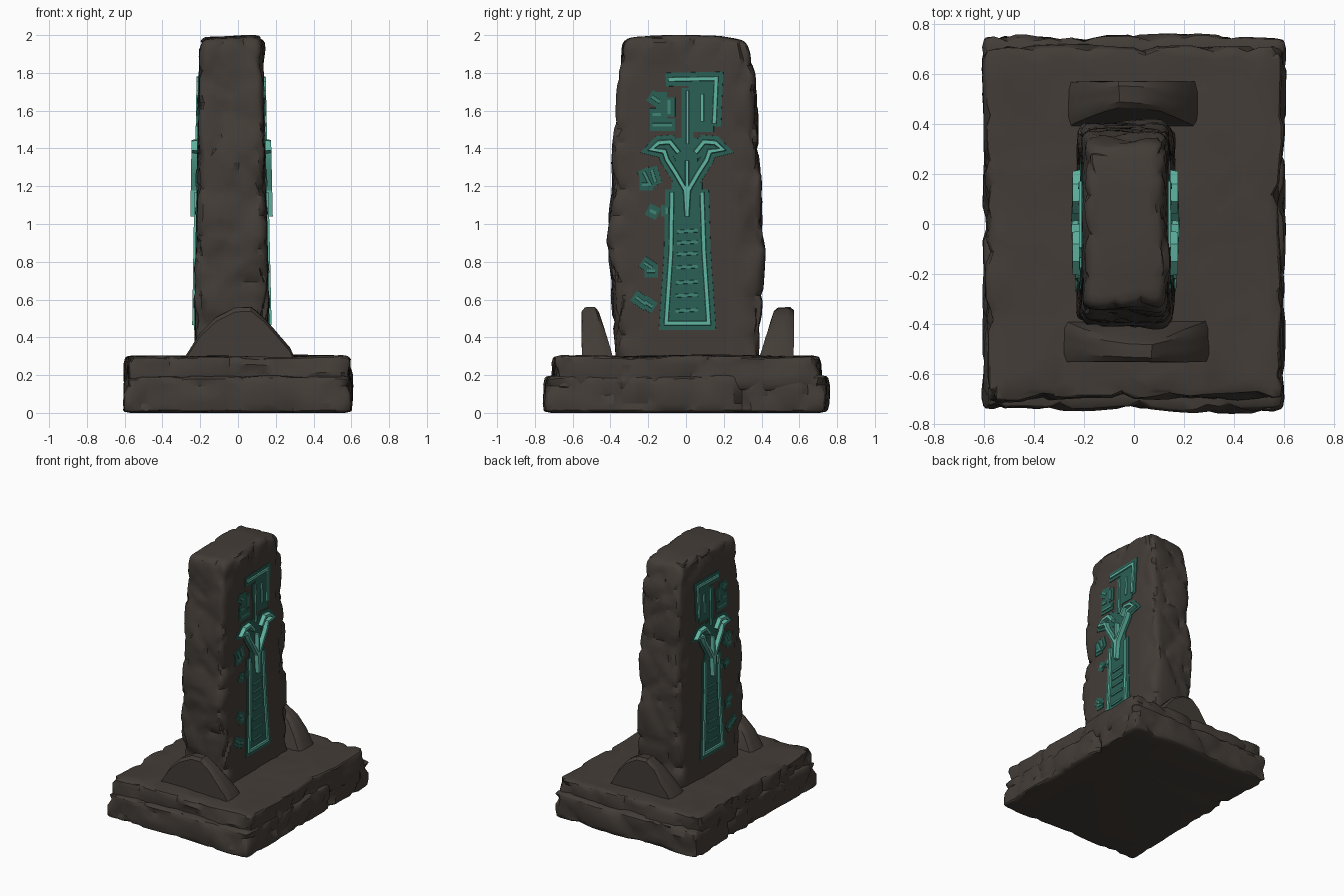
import bpy, bmesh, math
from mathutils import Vector, noise

if "Cube" in bpy.data.objects:
    bpy.data.objects.remove(bpy.data.objects["Cube"])


def material(name, rgb):
    m = bpy.data.materials.new(name)
    m.diffuse_color = (*rgb, 1)
    m.use_nodes = True
    m.node_tree.nodes["Principled BSDF"].inputs["Base Color"].default_value = m.diffuse_color
    return m


STONE = material("dark_stone", (0.056, 0.046, 0.038))
GLOW = material("bright_teal", (0.115, 0.46, 0.36))
FADED = material("faded_teal", (0.05, 0.23, 0.175))
HALO = material("deep_teal", (0.022, 0.115, 0.088))


def finish(bm, name, mat, angle=35, decimate=0):
    bmesh.ops.recalc_face_normals(bm, faces=bm.faces)
    me = bpy.data.meshes.new(name)
    bm.to_mesh(me)
    bm.free()
    me.materials.append(mat)
    ob = bpy.data.objects.new(name, me)
    bpy.context.collection.objects.link(ob)
    bpy.ops.object.select_all(action='DESELECT')
    bpy.context.view_layer.objects.active = ob
    ob.select_set(True)
    if decimate:
        ob.modifiers.new("facets", 'DECIMATE').ratio = decimate
        bpy.ops.object.modifier_apply(modifier="facets")
    bpy.ops.object.shade_smooth_by_angle(angle=math.radians(angle))
    return ob


def interp(table, z):
    for a, b in zip(table, table[1:]):
        if z <= b[0]:
            t = max(0, (z - a[0]) / (b[0] - a[0]))
            return [p + (q - p) * t for p, q in zip(a[1:], b[1:])]
    return table[-1][1:]


def rock_block(lo, hi, radius, step):
    """Finely cut box with rounded edges."""
    lo, hi = Vector(lo), Vector(hi)
    bm = bmesh.new()
    bmesh.ops.create_cube(bm, size=1)
    for v in bm.verts:
        v.co = Vector([lo[i] + (v.co[i] + 0.5) * (hi[i] - lo[i]) for i in range(3)])
    for i in range(3):
        n = max(2, round((hi[i] - lo[i]) / step))
        axis = Vector([float(i == j) for j in range(3)])
        cuts = [lo[i] + (hi[i] - lo[i]) * k / n for k in range(1, n)]
        cuts += [lo[i] + radius * 0.3, hi[i] - radius * 0.3]
        for c in cuts:
            bmesh.ops.bisect_plane(bm, geom=bm.verts[:] + bm.edges[:] + bm.faces[:],
                                   plane_co=axis * c, plane_no=axis)
    for v in bm.verts:
        core = Vector([min(max(v.co[i], lo[i] + radius), hi[i] - radius) for i in range(3)])
        d = v.co - core
        if d.length > radius:
            v.co = core + d.normalized() * radius
    return bm


def rough(p, freq, seed):
    """Chunky displacement with worn creases."""
    q = p * freq + Vector((seed, seed * 1.7, seed * 0.3))
    d = noise.voronoi(q)[0]
    crease = max(0, 0.14 - (d[1] - d[0])) / 0.14
    return noise.noise_vector(q * 0.8) - Vector((0, 0, 0.15)), crease


# Standing slab: outline of both sloping faces and both edges by height
def face_x(side, z):
    return 0.162 - 0.022 * (z - 0.5) if side > 0 else -0.227 + 0.016 * (z - 0.5)


EDGES = [(0.25, -0.355, 0.375), (0.9, -0.405, 0.412), (1.3, -0.392, 0.392),
         (1.8, -0.35, 0.36), (2.0, -0.325, 0.33)]
bm = rock_block((-1, -1, 0.2), (1, 1, 2.0), 0.001, 0.045)
bm.free()
bm = rock_block((-0.2, -0.4, 0.2), (0.2, 0.4, 1.995), 0.055, 0.035)
for v in bm.verts:
    p = v.co.copy()
    y0, y1 = interp(EDGES, p.z)
    x0, x1 = face_x(-1, p.z), face_x(1, p.z)
    n, crease = rough(p, 4.5, 3)
    # carved panel stays flat, the worn rim breaks up
    wear = min(1, max(0, (abs(p.y) - 0.25) / 0.1, (p.z - 1.83) / 0.1))
    inward = Vector((p.x / 0.2, p.y / 0.4, 0))
    v.co.x = x0 + (p.x + 0.2) / 0.4 * (x1 - x0) + wear * (0.022 * n.x - 0.02 * crease * inward.x)
    v.co.y = y0 + (p.y + 0.4) / 0.8 * (y1 - y0) + wear * (0.03 * n.y - 0.018 * crease * inward.y)
    if p.z > 1.7:
        v.co.z += 0.012 * n.z - 0.06 * max(0, abs(p.y) - 0.22)
finish(bm, "standing_slab", STONE, 32, 0.5)


# Two-step plinth
def plinth(name, lo, hi, radius, seed, flat_bottom):
    bm = rock_block(lo, hi, radius, 0.045)
    for v in bm.verts:
        p = v.co.copy()
        n, crease = rough(p, 4, seed)
        sx, sy = p.x / hi[0], p.y / hi[1]
        v.co.x += (0.022 * n.x - 0.025 * crease * sx) * abs(sx) ** 3
        v.co.y += (0.022 * n.y - 0.025 * crease * sy) * abs(sy) ** 3
        # long crack running down the flanks
        gap = abs(p.y - 0.3 - 0.12 * noise.noise(Vector((0, 0, p.z * 9))))
        if flat_bottom and abs(sx) > 0.9 and gap < 0.035:
            v.co.x -= 0.035 * (1 - gap / 0.035) * sx
        if p.z > 0.1 or not flat_bottom:
            v.co.z += 0.010 * n.z - 0.006 * crease
        else:
            v.co.z = max(0, v.co.z)
    finish(bm, name, STONE, 30, 0.5)


plinth("plinth_lower", (-0.607, -0.745, 0.0), (0.607, 0.75, 0.2), 0.035, 8, True)
plinth("plinth_upper", (-0.595, -0.705, 0.12), (0.595, 0.71, 0.303), 0.035, 15, False)

# Mound-shaped supports at each end of the slab
MOUND = [(-0.31, 0.25), (-0.25, 0.345), (-0.2, 0.42), (-0.12, 0.505), (-0.02, 0.555),
         (0.07, 0.56), (0.14, 0.51), (0.2, 0.43), (0.27, 0.35), (0.32, 0.25)]
for name, turn, outer, wide in (("front_support", -1, 0.55, 1.0), ("back_support", 1, 0.57, 0.9)):
    bm = bmesh.new()
    rings = []
    for j in range(6):
        t = j / 5
        ring = []
        for x, z in MOUND:
            inner = 0.385 + 0.08 * (z - 0.3) / 0.26
            y = inner + (outer - inner) * t
            n = noise.noise_vector(Vector((x * 6, y * 9, z * 6 + turn)))
            sag = 0.02 if j in (0, 5) else 0.0
            ring.append(bm.verts.new((-turn * (x + 0.012 * n.x) * wide,
                                      turn * (y + 0.010 * n.y), z - sag + 0.008 * n.z)))
        rings.append(ring)
    for a, b in zip(rings, rings[1:]):
        for k in range(len(MOUND) - 1):
            bm.faces.new((a[k], a[k + 1], b[k + 1], b[k]))
        bm.faces.new((a[-1], a[0], b[0], b[-1]))
    bm.faces.new(rings[0])
    bm.faces.new(rings[-1])
    finish(bm, name, STONE, 30)


# Carvings: ribbons laid on a slab face, points given as (y, z)
def ribbon(bm, side, pts, width, height, taper=0.65):
    pts = [Vector(p) for p in pts]
    dirs = [(b - a).normalized() for a, b in zip(pts, pts[1:])]
    rings = []
    for i, p in enumerate(pts):
        d0, d1 = dirs[max(0, i - 1)], dirs[min(i, len(dirs) - 1)]
        d = (d0 + d1).normalized()
        nrm = Vector((-d.y, d.x)) * (width / 2) / max(0.6, d.dot(d0))
        if i == 0:
            p = p - d * width * 0.3
        elif i == len(pts) - 1:
            p = p + d * width * 0.3
        ring = []
        for s, h in ((-1, -0.012), (-taper, height), (taper, height), (1, -0.012)):
            q = p + nrm * s
            ring.append(bm.verts.new((face_x(side, q.y) + side * h, q.x, q.y)))
        rings.append(ring)
    for a, b in zip(rings, rings[1:]):
        for k in range(4):
            bm.faces.new((a[k], a[(k + 1) % 4], b[(k + 1) % 4], b[k]))
    bm.faces.new(rings[0])
    bm.faces.new(rings[-1])


hook = [([(-0.085, 1.765), (0.16, 1.77), (0.15, 1.54)], 0.03),
        ([(0.008, 1.70), (0.008, 1.43)], 0.02), ([(0.085, 1.68), (0.085, 1.55)], 0.024)]
leaf = [(0.0, 1.05), (-0.008, 1.18), (-0.06, 1.27), (-0.105, 1.34), (-0.12, 1.385),
        (-0.19, 1.395), (-0.15, 1.43), (-0.09, 1.435), (-0.05, 1.385)]
leaves = [([(0.005 + s * y, z) for y, z in leaf], 0.03) for s in (1, -1)]
leaves.append(([(0.005, 1.33), (0.005, 1.08)], 0.022))
ladder = [([(-0.075, 1.16), (-0.08, 0.85), (-0.105, 0.475), (0.12, 0.475),
            (0.095, 0.85), (0.085, 1.16)], 0.03)]
rungs = [([(-0.04 - 0.02 * (0.96 - z), z), (0.055, z + 0.005)], 0.024)
         for z in (0.96, 0.90, 0.84, 0.77, 0.69, 0.62, 0.54)]
marks = [([(y, z), (y + dy, z + dz)], 0.024) for y, z, dy, dz in (
    (-0.175, 1.67, 0.03, -0.02), (-0.17, 1.58, 0.03, 0), (-0.17, 1.525, 0.09, 0),
    (-0.09, 1.65, 0, -0.06), (-0.22, 1.27, 0.03, -0.06), (-0.18, 1.28, 0.015, -0.05),
    (-0.225, 1.21, 0.03, 0), (-0.185, 1.07, 0.02, -0.01), (-0.10, 1.06, 0.0, 0.02),
    (-0.215, 0.79, 0.03, -0.02), (-0.20, 0.75, 0.03, 0), (-0.26, 0.61, 0.04, -0.03),
    (-0.215, 0.585, 0.03, -0.02))]
fills = [([(0.005, 1.17), (0.005, 0.49)], 0.17), ([(0.08, 1.75), (0.08, 1.53)], 0.14),
         ([(0.005, 1.42), (0.005, 1.2)], 0.12), ([(-0.13, 1.68), (-0.13, 1.53)], 0.06)]

for side, word in ((1, "right"), (-1, "left")):
    for name, strokes, height, mat in (("hook_carving", hook, 0.013, GLOW),
                                       ("leaf_carving", leaves, 0.034, GLOW),
                                       ("ladder_carving", ladder, 0.015, GLOW),
                                       ("ladder_rungs", rungs, 0.010, FADED),
                                       ("small_marks", marks, 0.009, FADED)):
        bm = bmesh.new()
        for pts, w in strokes:
            ribbon(bm, side, pts, w, height)
        finish(bm, f"{word}_{name}", mat, 25)
    # thin stained surround behind the carvings
    bm = bmesh.new()
    for pts, w in hook + leaves + ladder + marks:
        ribbon(bm, side, pts, w + 0.045, 0.004, 0.95)
    for pts, w in fills:
        ribbon(bm, side, pts, w, 0.004, 0.95)
    finish(bm, f"{word}_stain", HALO, 25)
